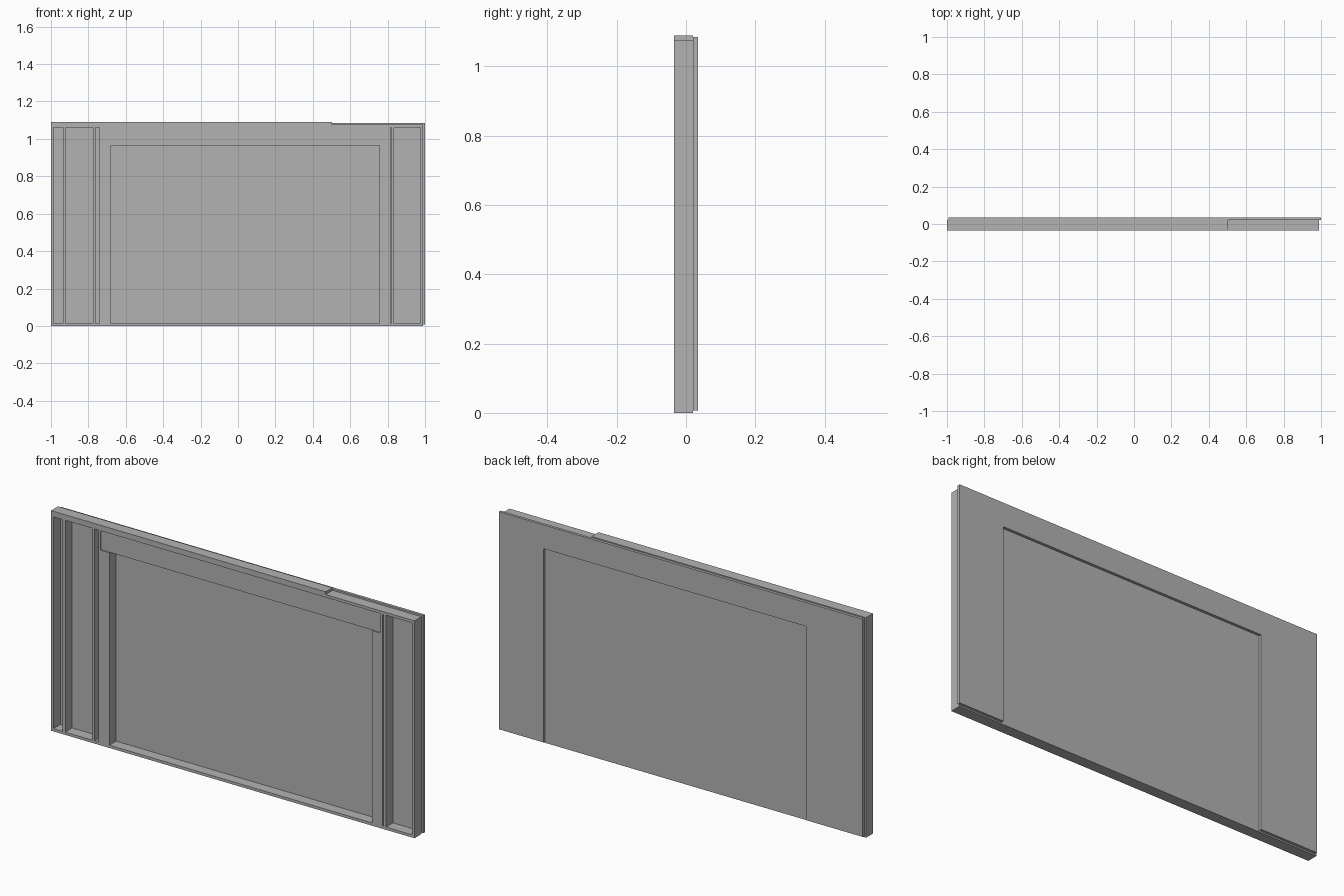
import bpy
import bmesh

cube = bpy.data.objects.get("Cube")
if cube:
    bpy.data.objects.remove(cube, do_unlink=True)

grey = bpy.data.materials.new("plain grey")
grey.use_nodes = True
COLOUR = (0.45, 0.45, 0.45, 1)
grey.diffuse_color = COLOUR
grey.node_tree.nodes["Principled BSDF"].inputs["Base Color"].default_value = COLOUR

# Frame depth, sheathing back and timber thickness
FRONT, BACK, OUTER = -0.034, 0.0205, 0.034
T = 0.0137
LEFT, RIGHT = -1.0, 0.99
TOP = 1.062                      # underside of the top plates
OPEN_L, OPEN_R, OPEN_TOP = -0.68, 0.757, 0.966


def extrude_outline(name, outline, y0, y1):
    """Solid from an x-z outline, extruded from y0 to y1."""
    bm = bmesh.new()
    face = bm.faces.new([bm.verts.new((x, y0, z)) for x, z in outline])
    grown = bmesh.ops.extrude_face_region(bm, geom=[face])["geom"]
    moved = [g for g in grown if isinstance(g, bmesh.types.BMVert)]
    bmesh.ops.translate(bm, verts=moved, vec=(0, y1 - y0, 0))
    bmesh.ops.recalc_face_normals(bm, faces=bm.faces)
    mesh = bpy.data.meshes.new(name)
    bm.to_mesh(mesh)
    bm.free()
    mesh.materials.append(grey)
    obj = bpy.data.objects.new(name, mesh)
    bpy.context.scene.collection.objects.link(obj)
    return obj


def board(name, x0, x1, z0, z1, y0=FRONT, y1=BACK):
    return extrude_outline(name, [(x0, z0), (x1, z0), (x1, z1), (x0, z1)], y0, y1)


# Horizontal plates
board("bottom_plate", LEFT, RIGHT, 0, T)
board("lower_top_plate", LEFT, RIGHT, TOP, TOP + T)
board("upper_top_plate", LEFT, 0.503, TOP + T, TOP + 2 * T)

# Full height studs
studs = {
    "right_end_stud": (LEFT, LEFT + T),
    "right_inner_stud": (-0.936, -0.922),
    "right_bay_stud": (-0.775, -0.761),
    "right_king_stud": (-0.741, -0.73),
    "left_king_stud": (0.80, 0.816),
    "left_bay_stud": (0.821, 0.834),
    "left_end_stud": (RIGHT - T, RIGHT),
}
for name, (x0, x1) in studs.items():
    board(name, x0, x1, T, TOP)

# Opening: jack studs carrying a slightly set back header
board("right_jack_stud", -0.73, OPEN_L, T, OPEN_TOP)
board("left_jack_stud", OPEN_R, 0.80, T, OPEN_TOP)
board("header", -0.73, 0.80, OPEN_TOP, TOP, FRONT + 0.005)

# Thin sheet closing the opening
board("opening_panel", OPEN_L, OPEN_R, T, OPEN_TOP, BACK - 0.002, BACK)

# Back sheathing with a doorway shaped cut-out
S_LEFT, S_RIGHT, S_LOW, S_HIGH = -0.991, 1.0, 0.007, 1.084
extrude_outline("back_sheathing", [
    (S_LEFT, S_LOW), (OPEN_L, S_LOW), (OPEN_L, OPEN_TOP), (OPEN_R, OPEN_TOP),
    (OPEN_R, S_LOW), (S_RIGHT, S_LOW), (S_RIGHT, S_HIGH), (S_LEFT, S_HIGH),
], BACK, OUTER)
